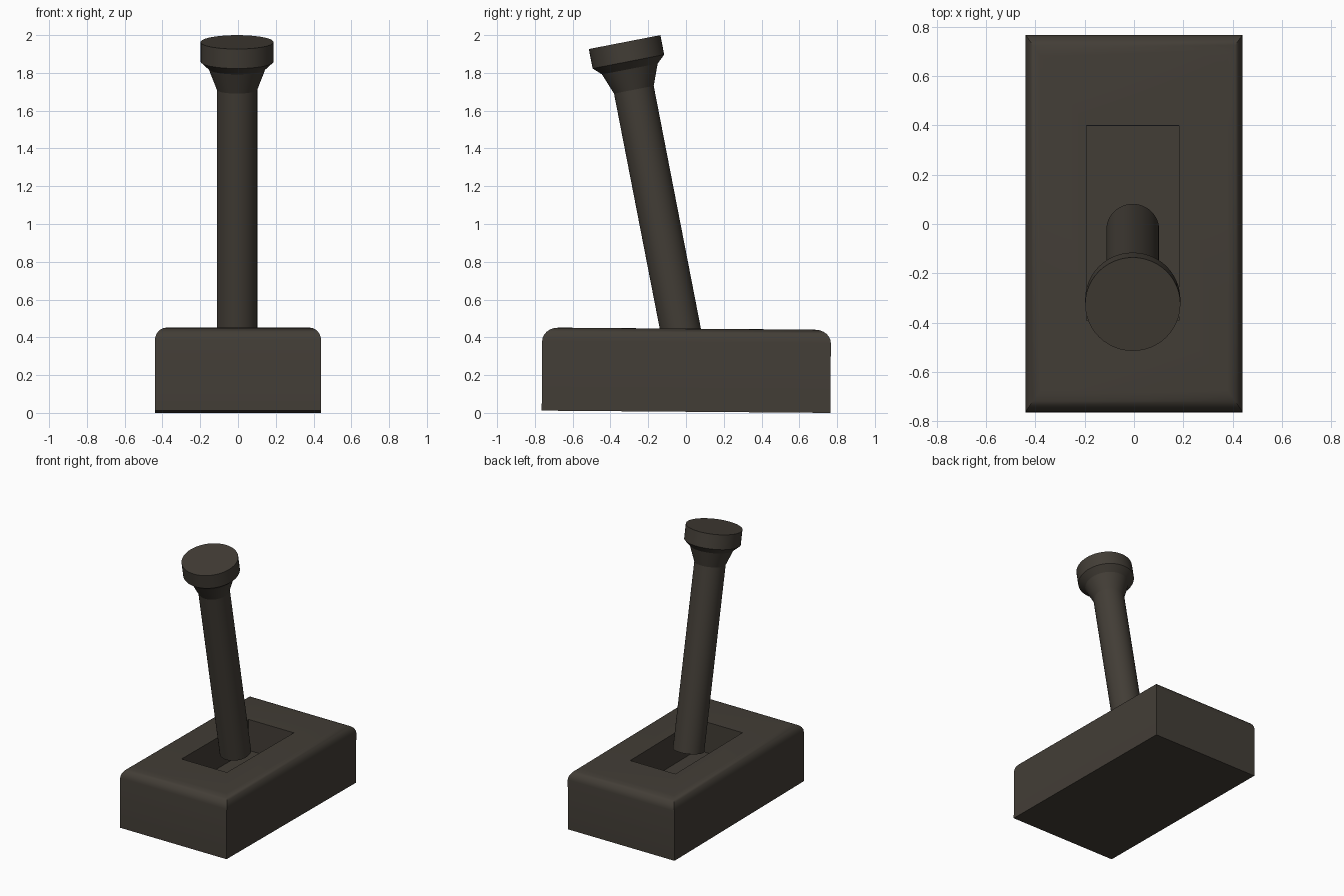
import bpy, bmesh, math
from mathutils import Matrix, Vector

if "Cube" in bpy.data.objects:
    bpy.data.objects.remove(bpy.data.objects["Cube"])

mat = bpy.data.materials.new("dark brown grey")
mat.diffuse_color = (0.055, 0.047, 0.037, 1)
mat.use_nodes = True
mat.node_tree.nodes["Principled BSDF"].inputs["Base Color"].default_value = mat.diffuse_color


def finish(bm, name, matrix, angle):
    bmesh.ops.recalc_face_normals(bm, faces=bm.faces)
    bm.transform(matrix)
    me = bpy.data.meshes.new(name)
    bm.to_mesh(me)
    bm.free()
    me.materials.append(mat)
    ob = bpy.data.objects.new(name, me)
    bpy.context.collection.objects.link(ob)
    bpy.ops.object.select_all(action='DESELECT')
    bpy.context.view_layer.objects.active = ob
    ob.select_set(True)
    bpy.ops.object.shade_smooth_by_angle(angle=math.radians(angle))
    return ob


def skin(rings):
    """Join rings of points with quads and cap both ends."""
    bm = bmesh.new()
    loops = [[bm.verts.new(p) for p in r] for r in rings]
    n = len(loops[0])
    for a, b in zip(loops, loops[1:]):
        for i in range(n):
            j = (i + 1) % n
            bm.faces.new((a[i], a[j], b[j], b[i]))
    bm.faces.new(loops[0][::-1])
    bm.faces.new(loops[-1])
    return bm


def rect(hx, hy, z, cx=0):
    return [(cx + sx * hx, sy * hy, z) for sx, sy in ((-1, -1), (1, -1), (1, 1), (-1, 1))]


def circle(r, z, n=48):
    return [(r * math.cos(2 * math.pi * i / n), r * math.sin(2 * math.pi * i / n), z) for i in range(n)]


# base block: rounded top rim and a sunken rectangular slot, tilted very slightly
H = 0.44
rings = [rect(0.44, 0.764, 0)]
for k in range(7):
    a = math.pi / 2 * k / 6
    rings.append(rect(0.44 - 0.06 * (1 - math.cos(a)), 0.764 - 0.085 * (1 - math.cos(a)),
                      H - 0.07 * (1 - math.sin(a))))
rings += [rect(0.187, 0.395, H, -0.005), rect(0.187, 0.395, H - 0.23, -0.005)]
tilt = Matrix.Translation((0, 0, 0.006)) @ Matrix.Rotation(math.radians(-0.45), 4, 'X')
finish(skin(rings), "base", tilt, 35)

# lever: leaning rod with flared neck and disc knob, measured down from the knob top
profile = [(0.193, 0), (0.193, -0.105), (0.150, -0.145), (0.107, -0.257), (0.107, -1.58)]
lean = Matrix.Translation(Vector((-0.005, -0.325, 1.963))) @ Matrix.Rotation(math.radians(11), 4, 'X')
finish(skin([circle(r, z) for r, z in profile]), "lever", lean, 20)
